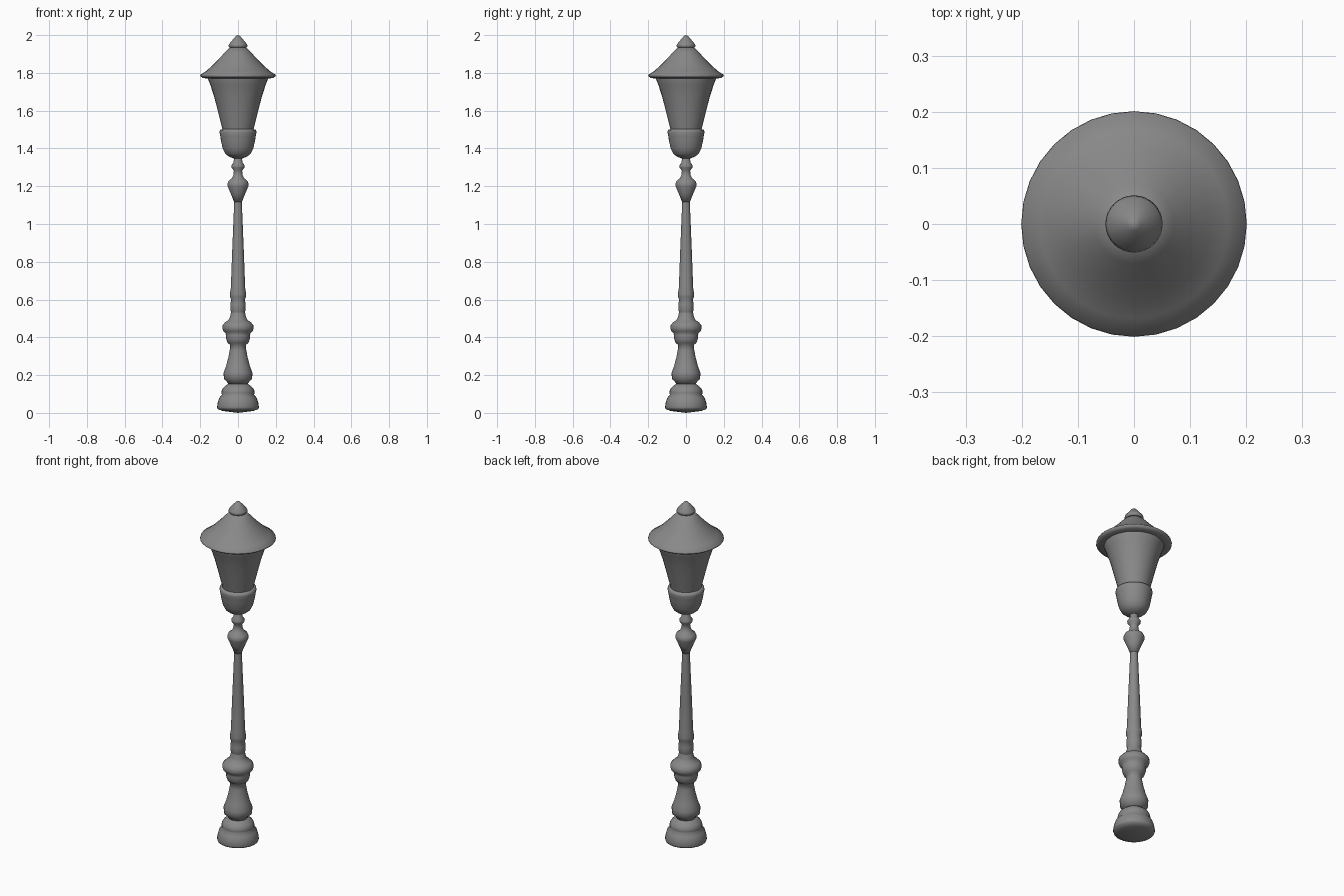
import bpy, bmesh, math

SIDES = 32

# Dark grey painted metal
metal = bpy.data.materials.new("dark_metal")
metal.diffuse_color = (.25, .25, .25, 1)


def lathe(name, profile, angle=75):
    """Spin an (r, z) profile round the z axis; r = 0 makes a pole."""
    bm = bmesh.new()
    rings = []
    for r, z in profile:
        if r == 0:
            rings.append([bm.verts.new((0, 0, z))] * SIDES)
        else:
            rings.append([bm.verts.new((r * math.cos(2 * math.pi * i / SIDES),
                                        r * math.sin(2 * math.pi * i / SIDES), z))
                          for i in range(SIDES)])
    for a, b in zip(rings, rings[1:]):
        for i in range(SIDES):
            j = (i + 1) % SIDES
            bm.faces.new(list(dict.fromkeys((a[i], a[j], b[j], b[i]))))
    bmesh.ops.recalc_face_normals(bm, faces=bm.faces)
    mesh = bpy.data.meshes.new(name)
    bm.to_mesh(mesh)
    bm.free()
    mesh.materials.append(metal)
    obj = bpy.data.objects.new(name, mesh)
    bpy.context.collection.objects.link(obj)
    bpy.ops.object.select_all(action='DESELECT')
    obj.select_set(True)
    bpy.context.view_layer.objects.active = obj
    bpy.ops.object.shade_smooth_by_angle(angle=math.radians(angle))
    return obj


# Stepped foot with a slightly domed underside
lathe("foot", [(0, 0.003), (.08, .01), (.108, .02), (.111, .03), (.107, .055), (.099, .08),
               (.085, .096), (.087, .106), (.086, .118), (.078, .133), (.062, .147),
               (.05, .155), (0, .155)])

# Turned pedestal with collar
lathe("pedestal", [(0, .15), (.05, .15), (.06, .167), (.075, .18), (.076, .213), (.064, .245),
                   (.052, .29), (.044, .33), (.041, .36), (.055, .37), (.062, .39), (.065, .413),
                   (.064, .42), (.078, .433), (.083, .447), (.081, .465), (.068, .48),
                   (.05, .492), (.042, .51), (.036, .535), (0, .535)])

# Tapered shaft with rings at the bottom
lathe("shaft", [(0, .53), (.036, .53), (.041, .55), (.041, .575), (.036, .6), (.042, .613),
                (.043, .63), (.038, .66), (.031, .85), (.02, 1.12), (0, 1.12)])

# Knops under the lantern
lathe("neck", [(0, 1.115), (.02, 1.115), (.038, 1.16), (.055, 1.2), (.056, 1.213), (.05, 1.228),
               (.032, 1.243), (.024, 1.26), (.022, 1.283), (.034, 1.298), (.036, 1.31),
               (.024, 1.325), (.02, 1.355), (0, 1.355)])

# Bowl holding the lantern
lathe("lantern_cup", [(0, 1.345), (.025, 1.348), (.05, 1.358), (.068, 1.373), (.081, 1.4),
                      (.09, 1.44), (.094, 1.465), (.098, 1.485), (.096, 1.497), (.082, 1.503),
                      (0, 1.503)])

# Flared lantern body
lathe("lantern_body", [(0, 1.5), (.082, 1.5), (.102, 1.58), (.125, 1.67), (.146, 1.735),
                       (.158, 1.765), (.16, 1.78), (0, 1.78)])

# Wide flared roof
lathe("roof", [(0, 1.77), (.16, 1.77), (.185, 1.773), (.201, 1.783), (.199, 1.79), (.168, 1.81),
               (.135, 1.84), (.1, 1.875), (.07, 1.908), (.042, 1.935), (0, 1.935)])

# Finial
lathe("finial", [(0, 1.93), (.042, 1.932), (.051, 1.942), (.047, 1.953), (.03, 1.973),
                 (.012, 1.994), (0, 2.0)])

# Rest the foot exactly on the ground
bpy.data.objects["foot"].data.vertices[0].co.z = 0
